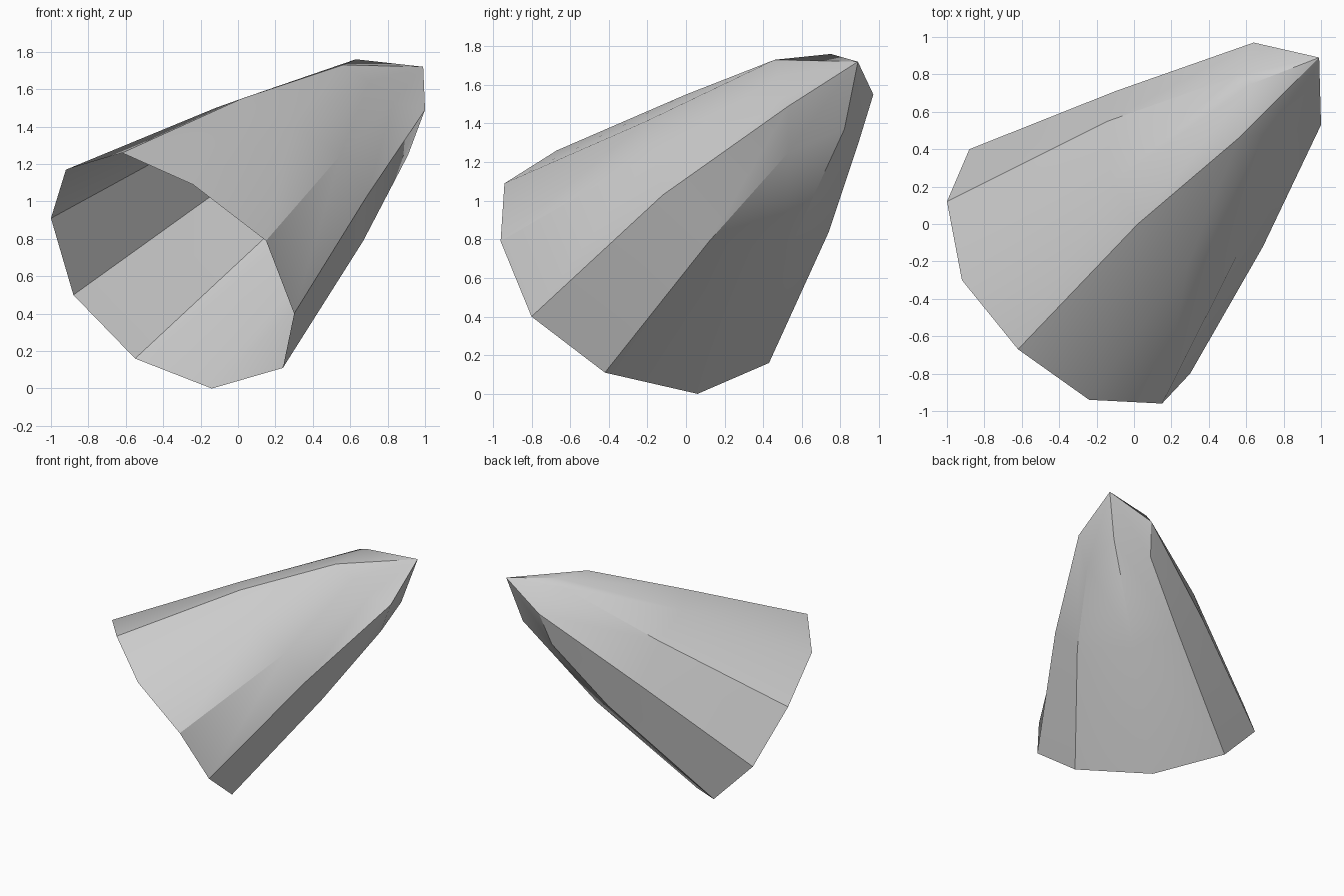
import bpy
import bmesh
import math

default_cube = bpy.data.objects.get("Cube")
if default_cube:
    bpy.data.objects.remove(default_cube, do_unlink=True)


def make_material(name, colour):
    """Plain single-colour material for viewport and render."""
    material = bpy.data.materials.new(name)
    material.use_nodes = True
    material.diffuse_color = colour
    shader = material.node_tree.nodes["Principled BSDF"]
    shader.inputs["Base Color"].default_value = colour
    return material


def bridge_rings(bm, lower, upper):
    """Join two closed rings of equal length with a band of quads."""
    for i in range(len(lower)):
        j = (i + 1) % len(lower)
        bm.faces.new((lower[i], lower[j], upper[j], upper[i]))


def close_with_apex(bm, ring, apex):
    """Close a ring with a fan of triangles around one point."""
    for i in range(len(ring)):
        j = (i + 1) % len(ring)
        bm.faces.new((ring[i], ring[j], apex))


# Cross-sections of the tilted shell: each ring runs the same way round
open_rim = [
    (.15, -.96, .79), (-.24, -.94, 1.09), (-.62, -.67, 1.26),
    (-.92, -.3, 1.17), (-1, .12, .91), (-.88, .4, .5),
    (-.55, .43, .16), (-.14, .06, 0), (.24, -.42, .11), (.3, -.8, .4),
]
middle_ring = [
    (.55, -.17, 1.25), (.29, -.21, 1.41), (.02, 0, 1.55),
    (-.12, .22, 1.5), (-.14, .55, 1.38), (-.1, .71, 1.06),
    (.18, .74, .84), (.44, .52, .72), (.67, .12, .79), (.69, -.12, 1.03),
]
shoulder_ring = [
    (.83, .5, 1.53), (.7, .48, 1.64), (.56, .46, 1.73),
    (.63, .75, 1.76), (.54, .79, 1.72), (.64, .97, 1.55),
    (.58, .89, 1.29), (.89, .82, 1.37), (.91, .53, 1.25), (1, .53, 1.49),
]
tip_point = (.99, .89, 1.72)

# Shell: open at the rim, narrowing to a closed tip
bm = bmesh.new()
rings = [[bm.verts.new(point) for point in ring]
         for ring in (open_rim, middle_ring, shoulder_ring)]
for lower, upper in zip(rings, rings[1:]):
    bridge_rings(bm, lower, upper)
close_with_apex(bm, rings[-1], bm.verts.new(tip_point))
bmesh.ops.recalc_face_normals(bm, faces=bm.faces)

# Normals must point away from the hollow inside
rim_middle = sum((v.co for v in rings[0]), rings[0][0].co * 0) / len(rings[0])
first_face = rings[0][0].link_faces[0]
if first_face.normal.dot(first_face.calc_center_median() - rim_middle) < 0:
    bmesh.ops.reverse_faces(bm, faces=bm.faces)

mesh = bpy.data.meshes.new("hollow_shell")
bm.to_mesh(mesh)
bm.free()
shell = bpy.data.objects.new("hollow_shell", mesh)
bpy.context.collection.objects.link(shell)
mesh.materials.append(make_material("light_grey", (.6, .6, .6, 1)))

# Soft surface with the strong ridges kept sharp
bpy.ops.object.select_all(action="DESELECT")
shell.select_set(True)
bpy.context.view_layer.objects.active = shell
bpy.ops.object.shade_smooth_by_angle(angle=math.radians(30))
